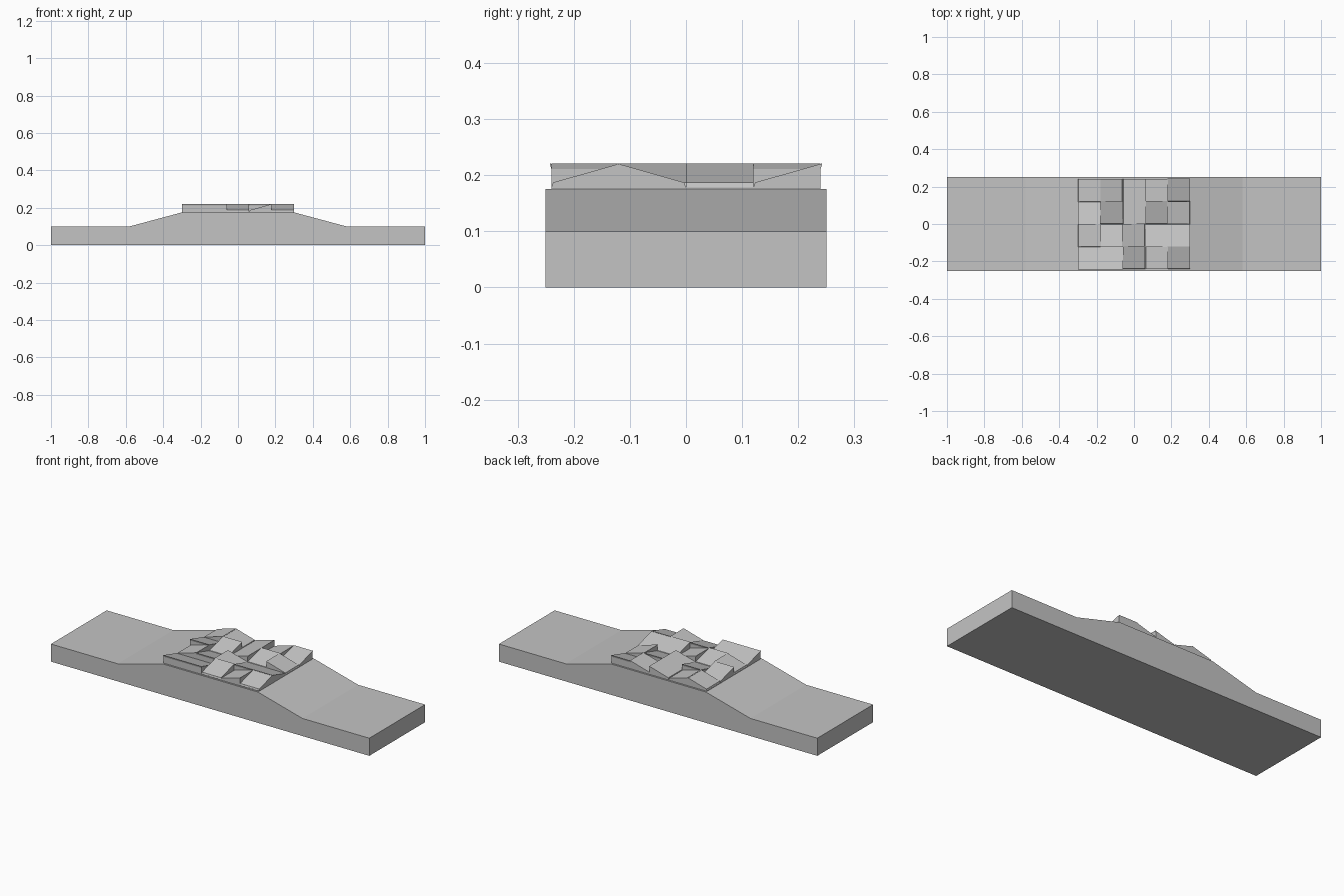
import bpy
import bmesh
from math import radians
from mathutils import Matrix, Vector

cube = bpy.data.objects.get("Cube")
if cube:
    bpy.data.objects.remove(cube, do_unlink=True)

GREY = (0.55, 0.55, 0.55, 1.0)
grey = bpy.data.materials.new("plain grey")
grey.use_nodes = True
grey.diffuse_color = GREY
grey.node_tree.nodes["Principled BSDF"].inputs["Base Color"].default_value = GREY


def extrude_profile(name, profile, depth):
    """Make a prism from an x-z outline, centred along y."""
    bm = bmesh.new()
    face = bm.faces.new([bm.verts.new((x, -depth / 2, z)) for x, z in profile])
    grown = bmesh.ops.extrude_face_region(bm, geom=[face])["geom"]
    verts = [v for v in grown if isinstance(v, bmesh.types.BMVert)]
    bmesh.ops.translate(bm, verts=verts, vec=(0, depth, 0))
    bmesh.ops.recalc_face_normals(bm, faces=bm.faces)
    mesh = bpy.data.meshes.new(name)
    bm.to_mesh(mesh)
    bm.free()
    mesh.materials.append(grey)
    obj = bpy.data.objects.new(name, mesh)
    bpy.context.collection.objects.link(obj)
    return obj


# Base slab with a raised middle and a ramp at each end
DECK = 0.175
right_half = [(1, 0), (1, 0.1), (0.58, 0.1), (0.3, DECK)]
left_half = [(-x, z) for x, z in reversed(right_half)]
extrude_profile("base", right_half + left_half, 0.5)

# Wedge blocks: the outline falls towards +x and carries a tilted top board
CELL = 0.12
HALF = CELL / 2
wedge = [(-HALF, 0), (HALF, 0), (HALF, 0.004), (-HALF, 0.037)]
board = [(HALF, 0.003), (HALF - 0.003, 0.012), (-HALF - 0.003, 0.046), (-HALF, 0.036)]

# Downhill direction of each block, front row first, from -x to +x
TURN = {"E": 0, "N": 90, "W": 180, "S": 270}
rows = ["NNSWS", "WNENN", "NSWSE", "WEWWS"]

for r, row in enumerate(rows):
    for c, way in enumerate(row):
        place = Vector(((c - 2) * CELL, (r - 1.5) * CELL, DECK))
        matrix = Matrix.Translation(place) @ Matrix.Rotation(radians(TURN[way]), 4, "Z")
        for part, outline in (("wedge", wedge), ("top_board", board)):
            obj = extrude_profile(f"{part}_{r + 1}_{c + 1}", outline, CELL)
            obj.matrix_world = matrix
